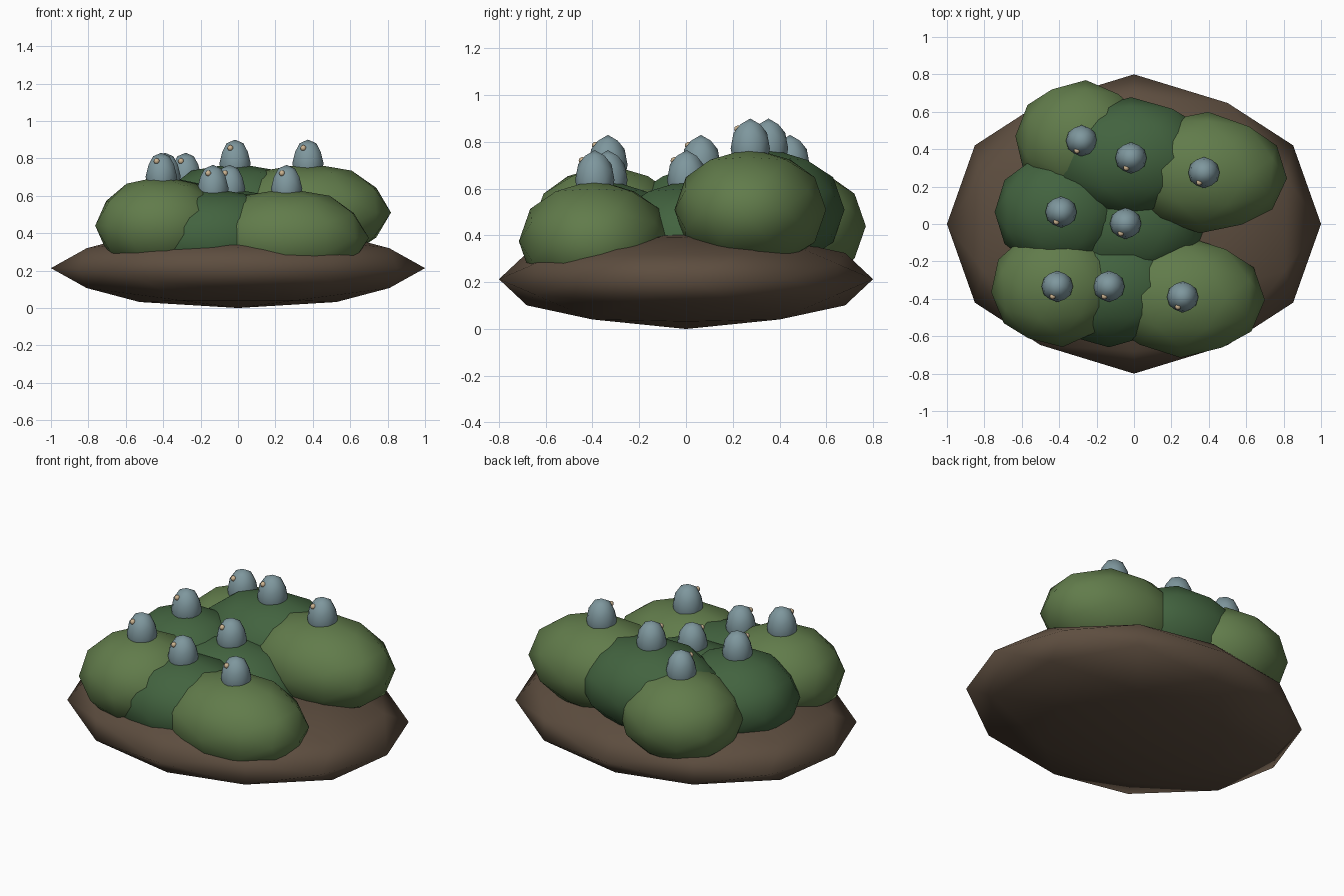
import bpy, bmesh, math
from mathutils import Matrix

if "Cube" in bpy.data.objects:
    bpy.data.objects.remove(bpy.data.objects["Cube"])


def material(name, rgb):
    m = bpy.data.materials.new(name)
    m.diffuse_color = (*rgb, 1)
    m.use_nodes = True
    m.node_tree.nodes["Principled BSDF"].inputs["Base Color"].default_value = m.diffuse_color
    return m


soil = material("soil", (0.11, 0.075, 0.05))
light = material("light_green", (0.12, 0.20, 0.07))
dark = material("dark_green", (0.055, 0.125, 0.05))
blue = material("blue_grey", (0.21, 0.31, 0.34))
tan = material("tan", (0.60, 0.45, 0.28))


def blob(name, center, radii, mat, turn=0, detail=1):
    """Faceted ellipsoid: axis-aligned icosahedron, split and pushed to the sphere."""
    bm = bmesh.new()
    phi = (1 + math.sqrt(5)) / 2
    for a in (-1, 1):
        for b in (-phi, phi):
            for p in ((a, 0, b), (b, a, 0), (0, b, a)):
                bm.verts.new(p)
    bmesh.ops.convex_hull(bm, input=bm.verts[:])
    for _ in range(detail):
        bmesh.ops.subdivide_edges(bm, edges=bm.edges[:], cuts=1, use_grid_fill=True)
    for v in bm.verts:
        v.co.normalize()
    bm.transform(Matrix.Rotation(math.radians(turn), 4, 'Z') @ Matrix.Diagonal((*radii, 1)))
    bmesh.ops.recalc_face_normals(bm, faces=bm.faces[:])
    for f in bm.faces:
        f.smooth = True
    mesh = bpy.data.meshes.new(name)
    bm.to_mesh(mesh)
    bm.free()
    mesh.materials.append(mat)
    ob = bpy.data.objects.new(name, mesh)
    ob.location = center
    bpy.context.collection.objects.link(ob)
    return ob


# Earth mound
blob("soil_base", (0, 0, 0.213), (1, 0.8, 0.213), soil)

# Bushes: x, y, z, x radius, turn, material
bushes = [
    (-0.28, 0.445, 0.44, 0.355, -4, light),
    (-0.016, 0.353, 0.51, 0.44, 0, dark),
    (0.374, 0.275, 0.51, 0.445, -4, light),
    (-0.39, 0.064, 0.44, 0.355, 0, dark),
    (-0.045, 0.003, 0.375, 0.44, 0, dark),
    (-0.41, -0.334, 0.44, 0.355, 5, light),
    (-0.134, -0.334, 0.375, 0.44, 0, dark),
    (0.26, -0.39, 0.375, 0.44, -2, light),
]
for i, (x, y, z, rx, turn, mat) in enumerate(bushes, 1):
    blob(f"bush_{i}", (x, y, z), (rx, 0.325, 0.264), mat, turn)
    # Bud on the crown with a small bead on its front
    top = z + 0.262
    blob(f"bud_{i}", (x, y, top), (0.084, 0.084, 0.128), blue)
    blob(f"bead_{i}", (x - 0.025, y - 0.053, top + 0.083), (0.016, 0.016, 0.016), tan)
